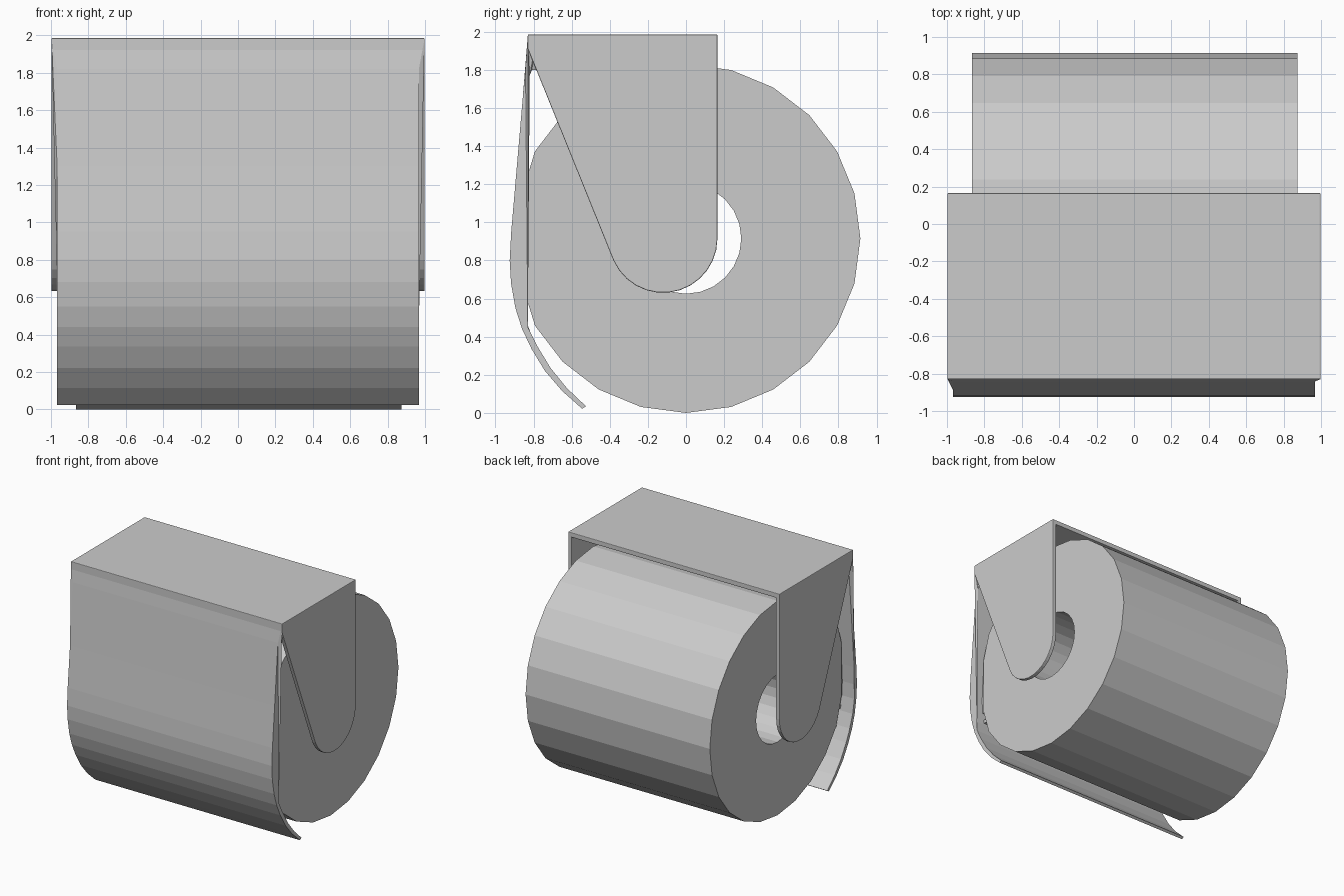
import bpy, bmesh
from math import sin, cos, radians

if "Cube" in bpy.data.objects:
    bpy.data.objects.remove(bpy.data.objects["Cube"], do_unlink=True)

grey = bpy.data.materials.new("plain_grey")
grey.use_nodes = True
GREY = (0.6, 0.6, 0.6, 1)
grey.diffuse_color = GREY
grey.node_tree.nodes["Principled BSDF"].inputs["Base Color"].default_value = GREY


def finish(name, bm, bevel=0):
    bmesh.ops.recalc_face_normals(bm, faces=bm.faces)
    mesh = bpy.data.meshes.new(name)
    bm.to_mesh(mesh)
    bm.free()
    mesh.materials.append(grey)
    obj = bpy.data.objects.new(name, mesh)
    bpy.context.collection.objects.link(obj)
    if bevel:
        mod = obj.modifiers.new("soft_edges", "BEVEL")
        mod.width = bevel
        mod.segments = 2
        mod.limit_method = "ANGLE"
        mod.angle_limit = radians(40)
    return obj


def prism(name, profile, x0, x1, bevel=0):
    """Extrude a (y, z) outline along x."""
    bm = bmesh.new()
    a = [bm.verts.new((x0, y, z)) for y, z in profile]
    b = [bm.verts.new((x1, y, z)) for y, z in profile]
    bm.faces.new(a)
    bm.faces.new(b)
    for i in range(len(a)):
        j = (i + 1) % len(a)
        bm.faces.new((a[i], a[j], b[j], b[i]))
    return finish(name, bm, bevel)


def rect(y0, y1, z0, z1):
    return [(y0, z0), (y1, z0), (y1, z1), (y0, z1)]


def circle(r, n=24):
    return [(r * cos(radians(360 * i / n)), 0.915 + r * sin(radians(360 * i / n)))
            for i in range(n)]


# Paper roll: hollow cylinder, pressed flat where it meets the cover
bm = bmesh.new()
outer = [(max(y, -0.86), z) for y, z in circle(0.915)]
inner = circle(0.29)
rings = [[bm.verts.new((x, y, z)) for y, z in loop]
         for x, loop in ((-0.865, outer), (0.875, outer), (0.875, inner), (-0.865, inner))]
for k in range(4):
    p, q = rings[k], rings[(k + 1) % 4]
    for i in range(24):
        j = (i + 1) % 24
        bm.faces.new((p[i], p[j], q[j], q[i]))
finish("paper_roll", bm)

# Side arms: tapered plates with a rounded lower end
arm = [(-0.83, 1.985), (0.165, 1.985)]
arm += [(-0.12 + 0.285 * cos(radians(a)), 0.915 + 0.285 * sin(radians(a)))
        for a in range(0, -160, -12)]
arm += [(-0.83, 1.91)]
for side, x0, x1 in (("left", 0.965, 0.998), ("right", -0.998, -0.965)):
    prism(side + "_arm", arm, x0, x1, 0.005)

# Top plate joining the arms
prism("top_plate", rect(-0.83, 0.165, 1.945, 1.985), -0.997, 0.997, 0.005)

# Front cover: curved sheet, flaring to the arms at the top; (y, z, half width)
cover = [(-0.83, 1.98, 0.997), (-0.83, 1.92, 0.997), (-0.842, 1.82, 0.967)]
cover += [(y, z, 0.967) for y, z in (
    (-0.885, 1.3), (-0.917, 0.95), (-0.925, 0.8), (-0.918, 0.68), (-0.895, 0.55),
    (-0.86, 0.44), (-0.81, 0.335), (-0.74, 0.22), (-0.65, 0.115), (-0.545, 0.022),
    (-0.525, 0.035), (-0.625, 0.13), (-0.71, 0.235), (-0.78, 0.35), (-0.83, 0.45),
    (-0.868, 0.56), (-0.89, 0.68), (-0.895, 0.8), (-0.887, 0.95), (-0.858, 1.3),
    (-0.82, 1.77), (-0.808, 1.8), (-0.785, 1.8))]
cover += [(-0.80, 1.88, 0.99), (-0.80, 1.98, 0.99)]
bm = bmesh.new()
left = [bm.verts.new((w, y, z)) for y, z, w in cover]
right = [bm.verts.new((-w, y, z)) for y, z, w in cover]
bm.faces.new(left)
bm.faces.new(right)
for i in range(len(cover)):
    j = (i + 1) % len(cover)
    bm.faces.new((left[i], left[j], right[j], right[i]))
bmesh.ops.triangulate(bm, faces=[f for f in bm.faces if len(f.verts) > 4])
finish("front_cover", bm)

# Contact strip between the roll and the cover
contact = [(-0.84, 0.66), (-0.895, 0.68), (-0.9, 0.8), (-0.892, 0.95),
           (-0.872, 1.2), (-0.83, 1.2)]
prism("contact_strip", contact, -0.85, 0.86)
prism("contact_rib", rect(-0.88, -0.84, 0.575, 0.605), -0.85, 0.86)
